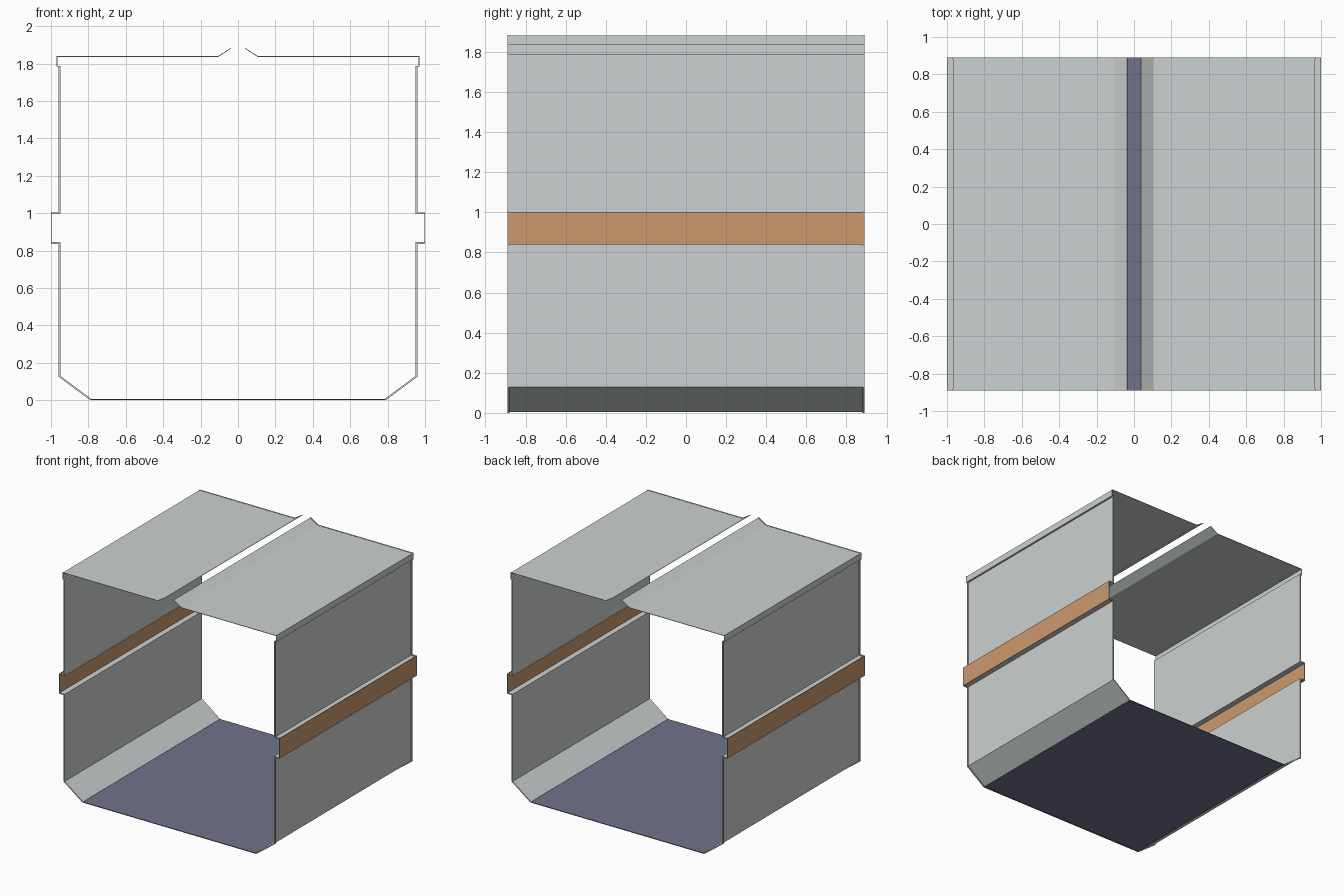
import bpy

if "Cube" in bpy.data.objects:
    bpy.data.objects.remove(bpy.data.objects["Cube"])

HALF = 0.89    # half length along y
RIM = 0.01     # width of the raised end rims
SKIN = 0.002   # sheet thickness


def material(name, rgb):
    m = bpy.data.materials.new(name)
    m.diffuse_color = (*rgb, 1)
    m.use_nodes = True
    m.node_tree.nodes["Principled BSDF"].inputs["Base Color"].default_value = m.diffuse_color
    return m


grey = material("pale grey", (0.60, 0.64, 0.635))
tan = material("tan orange", (0.60, 0.33, 0.155))
slate = material("slate floor", (0.17, 0.17, 0.265))


def sheet(name, pts, mat, thick, y0, y1, mirror=True, offset=1):
    """Extrude an x/z profile along y, thicken it and mirror it across x."""
    n = len(pts)
    verts = [(x, y, z) for y in (y0, y1) for x, z in pts]
    faces = [(i, i + n, i + n + 1, i + 1) for i in range(n - 1)]
    me = bpy.data.meshes.new(name)
    me.from_pydata(verts, [], faces)
    me.materials.append(mat)
    ob = bpy.data.objects.new(name, me)
    bpy.context.collection.objects.link(ob)
    if mirror:
        ob.modifiers.new("mirror", 'MIRROR').use_clip = False
    s = ob.modifiers.new("thickness", 'SOLIDIFY')
    s.thickness = thick
    s.offset = offset
    s.use_even_offset = True
    return ob


def panel(name, pts, mat, rim, mirror=True):
    """Thin sheet with a thicker outward rim at each open end."""
    sheet(name, pts, mat, SKIN, -HALF + RIM, HALF - RIM, mirror)
    for end, y in (("front", -HALF), ("back", HALF - RIM)):
        sheet(f"{name}_{end}_rim", pts, mat, rim, y, y + RIM, mirror)


# floor plate
panel("floor", [(-0.785, 0.006), (0.785, 0.006)][::-1], slate, 0.006, mirror=False)
for o in bpy.data.objects:      # floor skin faces downward
    o.data.flip_normals()

# lower walls with sloped foot and ledge under the stripe
panel("lower_wall", [(0.785, 0.007), (0.95, 0.13), (0.95, 0.845), (0.996, 0.845)], grey, 0.009)

# side stripe band
sheet("side_band", [(0.996, 0.84), (0.996, 1.003)], tan, 0.004, -HALF, HALF)

# upper walls with ledge above the stripe
panel("upper_wall", [(0.996, 0.995), (0.95, 0.995), (0.95, 1.788)], grey, 0.009)

# roof halves with side lip and raised flap beside the slot
panel("roof", [(0.95, 1.788), (0.966, 1.788), (0.966, 1.836), (0.105, 1.836), (0.036, 1.88)],
      grey, 0.004)
